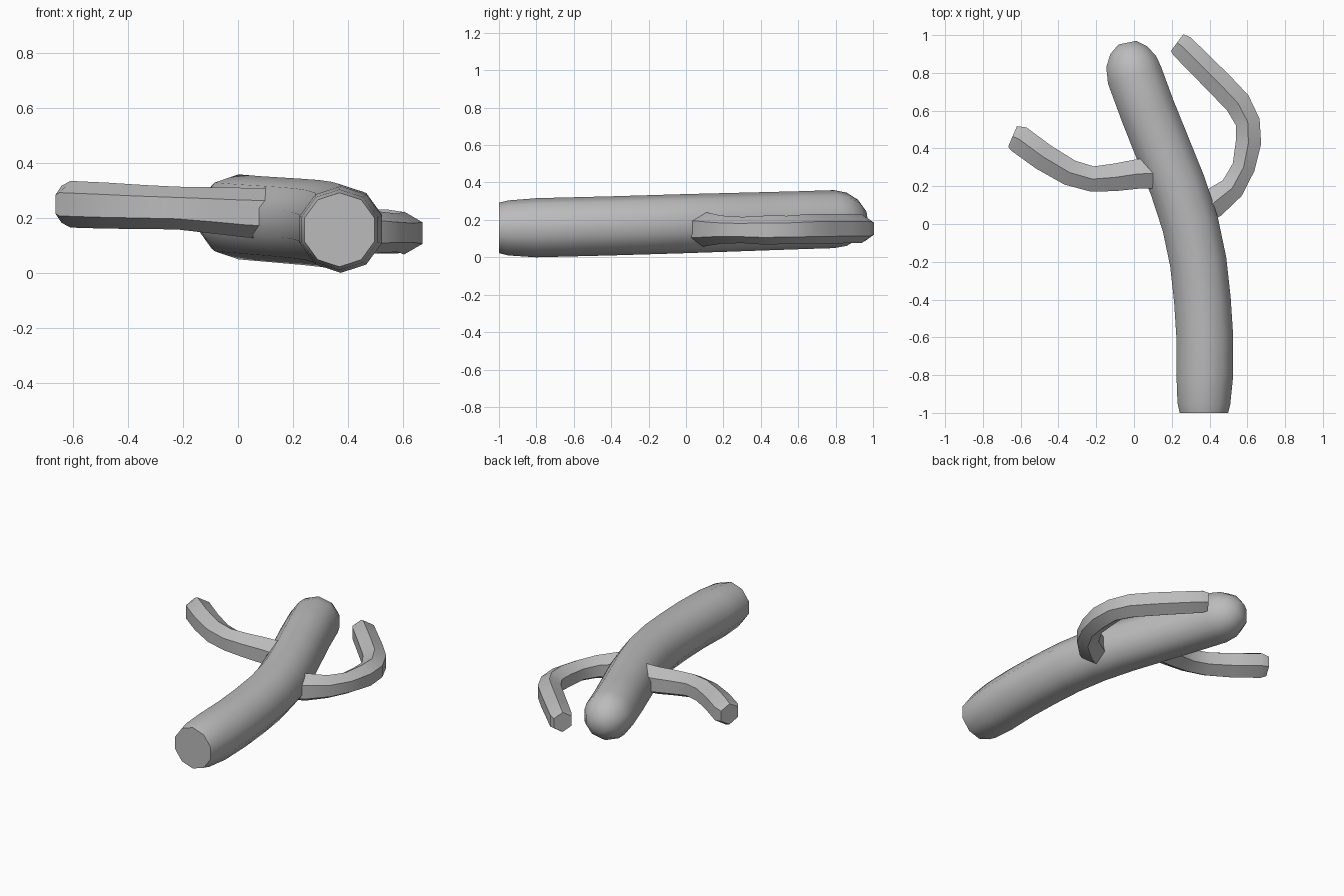
import bpy, bmesh, math
from mathutils import Vector

cube = bpy.data.objects.get("Cube")
if cube:
    bpy.data.objects.remove(cube, do_unlink=True)

grey = bpy.data.materials.new("plain grey")
grey.use_nodes = True
colour = (0.5, 0.5, 0.5, 1)
grey.diffuse_color = colour
grey.node_tree.nodes["Principled BSDF"].inputs["Base Color"].default_value = colour


def limb(name, path, sides, smooth_angle):
    """Sweep an upright polygon along a path of (x, y, z, radius)."""
    bm = bmesh.new()
    points = [Vector(p[:3]) for p in path]
    rings = []
    for i, (centre, p) in enumerate(zip(points, path)):
        along = points[min(i + 1, len(points) - 1)] - points[max(i - 1, 0)]
        side = Vector((along.y, -along.x, 0)).normalized()
        ring = []
        for k in range(sides):
            a = math.pi / 2 + math.tau * k / sides
            offset = side * math.cos(a) + Vector((0, 0, math.sin(a)))
            ring.append(bm.verts.new(centre + offset * p[3]))
        rings.append(ring)
    for a, b in zip(rings, rings[1:]):
        for k in range(sides):
            n = (k + 1) % sides
            bm.faces.new((a[k], a[n], b[n], b[k]))
    bm.faces.new(rings[0])
    bm.faces.new(rings[-1])
    bmesh.ops.recalc_face_normals(bm, faces=bm.faces)
    mesh = bpy.data.meshes.new(name)
    bm.to_mesh(mesh)
    bm.free()
    mesh.materials.append(grey)
    obj = bpy.data.objects.new(name, mesh)
    bpy.context.collection.objects.link(obj)
    bpy.ops.object.select_all(action='DESELECT')
    obj.select_set(True)
    bpy.context.view_layer.objects.active = obj
    bpy.ops.object.shade_smooth_by_angle(angle=math.radians(smooth_angle))
    return obj


# Thick curved trunk lying on its side, flat at the foot and domed at the tip
limb("trunk", [
    (0.37, -1.0, 0.157, 0.135), (0.37, -0.95, 0.157, 0.147),
    (0.375, -0.8, 0.158, 0.158), (0.375, -0.6, 0.163, 0.158),
    (0.362, -0.4, 0.168, 0.158), (0.34, -0.2, 0.174, 0.158),
    (0.298, 0.0, 0.18, 0.158), (0.232, 0.2, 0.186, 0.157),
    (0.152, 0.4, 0.192, 0.156), (0.072, 0.6, 0.198, 0.155),
    (0.002, 0.79, 0.204, 0.155), (-0.015, 0.86, 0.203, 0.142),
    (-0.027, 0.92, 0.202, 0.105), (-0.035, 0.96, 0.201, 0.05),
], 10, 42)

# Short arm, bending gently outward on the right
limb("right_arm", [
    (0.16, 0.27, 0.215, 0.095), (0.02, 0.265, 0.22, 0.09),
    (-0.1, 0.247, 0.228, 0.084), (-0.22, 0.238, 0.236, 0.078),
    (-0.34, 0.272, 0.24, 0.08), (-0.48, 0.355, 0.245, 0.084),
    (-0.61, 0.45, 0.25, 0.085), (-0.643, 0.464, 0.25, 0.068),
], 6, 30)

# Long arm, hooking back alongside the trunk on the left
limb("left_arm", [
    (0.3, 0.06, 0.15, 0.095), (0.42, 0.11, 0.15, 0.09),
    (0.52, 0.19, 0.148, 0.075), (0.58, 0.3, 0.146, 0.07),
    (0.606, 0.43, 0.145, 0.078), (0.602, 0.54, 0.147, 0.075),
    (0.55, 0.64, 0.15, 0.08), (0.46, 0.735, 0.152, 0.08),
    (0.36, 0.835, 0.153, 0.078), (0.255, 0.94, 0.153, 0.076),
    (0.228, 0.96, 0.153, 0.064),
], 6, 30)
